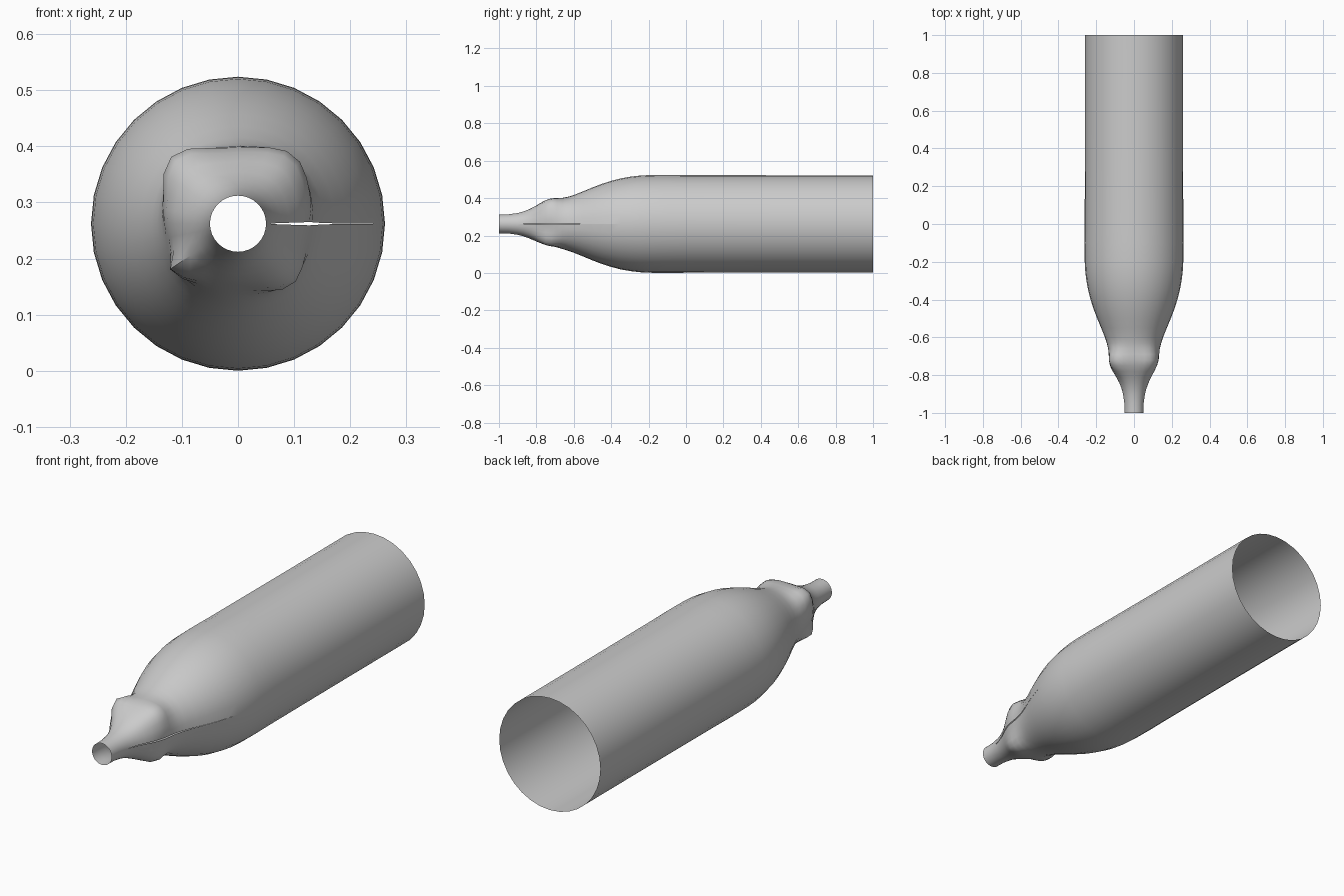
import bpy, bmesh
from math import sin, cos, pi, exp, radians

if "Cube" in bpy.data.objects:
    bpy.data.objects.remove(bpy.data.objects["Cube"])

SIDES = 32
CZ = 0.262

# (y, radius) along the tube, from the narrow neck to the open rear
PROFILE = [(-1, .05), (-.95, .051), (-.9, .058), (-.87, .066), (-.84, .077),
           (-.81, .09), (-.78, .103), (-.75, .113), (-.72, .121), (-.69, .128),
           (-.66, .135), (-.63, .144), (-.6, .154), (-.55, .174), (-.5, .195),
           (-.45, .214), (-.4, .23), (-.35, .243), (-.3, .252), (-.25, .258),
           (-.2, .261), (-.1, .262), (0, .261), (.5, .26), (1, .26)]

# Soft dents pushed out around the nose: angle, y, height, angular width, length
BUMPS = [(135, -.73, .048, 24, .065), (50, -.73, .036, 24, .065),
         (-47, -.74, .028, 22, .06), (217, -.75, .034, 13, .06),
         (90, -.73, .012, 25, .06), (15, -.73, .010, 20, .06),
         (175, -.75, .012, 18, .06), (270, -.73, -.004, 25, .06)]


def radius(y, r, deg):
    for a, by, h, wa, wy in BUMPS:
        d = (deg - a + 180) % 360 - 180
        r += h * exp(-(d / wa) ** 2 - ((y - by) / wy) ** 2)
    return r


def slit(y):
    """Half height of the thin open seam on the right side."""
    if not -.9 < y < -.38:
        return 0
    return .0025 * exp(-((y + .72) / .12) ** 2) + .0003


# Single-walled tube, left unjoined along the seam so that it can open
bm = bmesh.new()
rings = []
for y, r in PROFILE:
    ring = []
    for i in range(SIDES + 1):
        deg = 360 * i / SIDES
        rr, a = radius(y, r, deg), radians(deg)
        gap = slit(y) * (1 if i == 0 else -1 if i == SIDES else 0)
        ring.append(bm.verts.new((rr * cos(a), y, CZ + rr * sin(a) + gap)))
    rings.append(ring)
for p, q in zip(rings, rings[1:]):
    for i in range(SIDES):
        bm.faces.new((p[i], p[i + 1], q[i + 1], q[i]))
bmesh.ops.remove_doubles(bm, verts=bm.verts[:], dist=.0002)
bmesh.ops.recalc_face_normals(bm, faces=bm.faces[:])

mesh = bpy.data.meshes.new("tapered_tube")
bm.to_mesh(mesh)
bm.free()
tube = bpy.data.objects.new("tapered_tube", mesh)
bpy.context.collection.objects.link(tube)
bpy.context.view_layer.objects.active = tube
tube.select_set(True)
bpy.ops.object.shade_smooth_by_angle(angle=radians(40))
